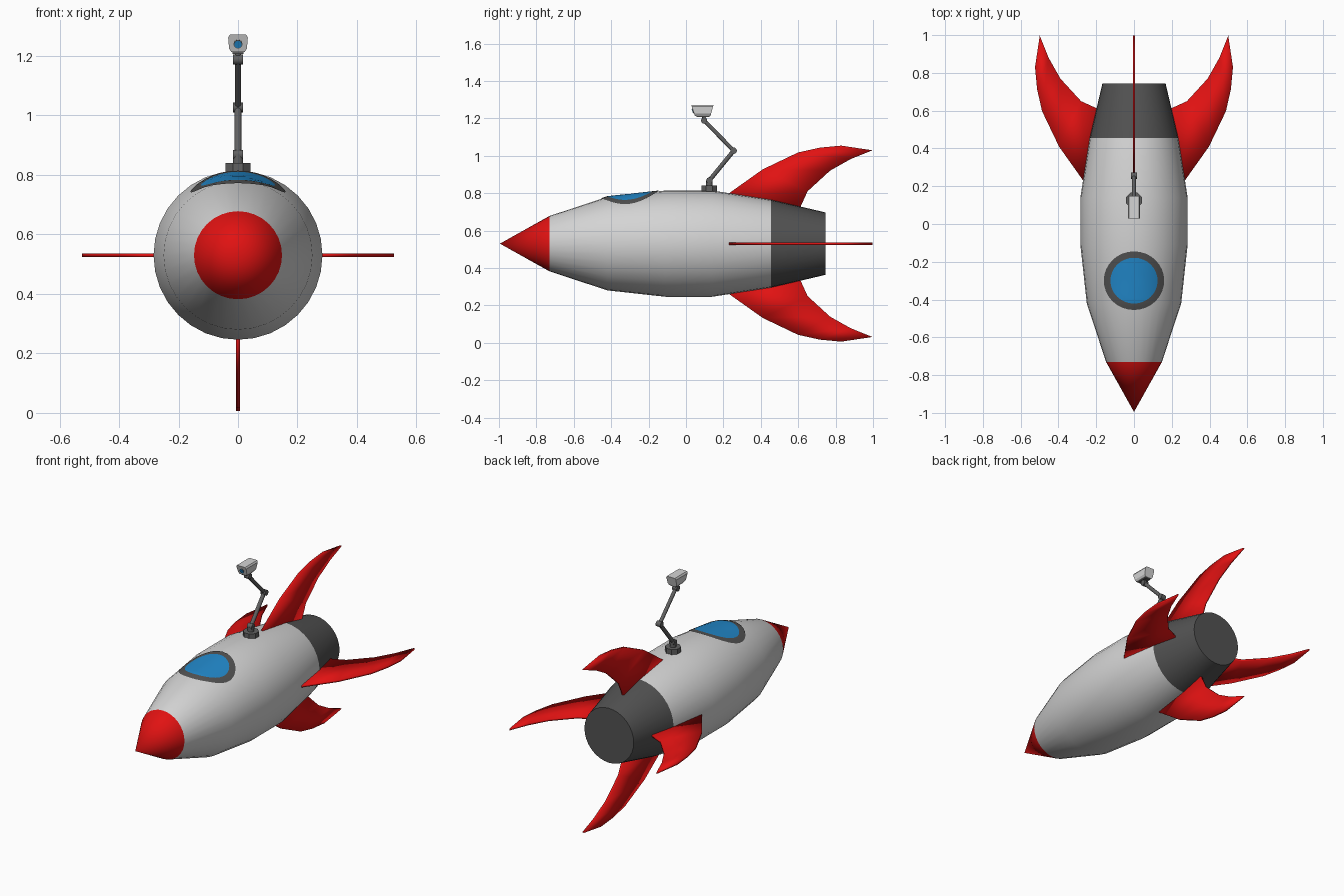
import bpy, bmesh, math
from mathutils import Vector, Matrix

if "Cube" in bpy.data.objects:
    bpy.data.objects.remove(bpy.data.objects["Cube"])

AXIS_Z = 0.53
PROFILE = [(-0.995, 0.0), (-0.73, 0.148), (-0.42, 0.25), (-0.11, 0.284),
           (0.14, 0.284), (0.455, 0.235), (0.745, 0.167)]


def material(name, rgb):
    m = bpy.data.materials.new(name)
    m.diffuse_color = (*rgb, 1)
    m.use_nodes = True
    m.node_tree.nodes["Principled BSDF"].inputs["Base Color"].default_value = m.diffuse_color
    return m


RED = material("red", (0.75, 0.006, 0.006))
WHITE = material("hull white", (0.66, 0.66, 0.66))
DARK = material("dark grey", (0.085, 0.085, 0.085))
BLUE = material("window blue", (0.016, 0.25, 0.6))
GREY = material("arm grey", (0.12, 0.12, 0.12))


def finish(name, bm, mats, angle=40):
    bmesh.ops.recalc_face_normals(bm, faces=bm.faces)
    me = bpy.data.meshes.new(name)
    bm.to_mesh(me)
    bm.free()
    ob = bpy.data.objects.new(name, me)
    bpy.context.collection.objects.link(ob)
    for m in mats:
        me.materials.append(m)
    bpy.ops.object.select_all(action='DESELECT')
    ob.select_set(True)
    bpy.context.view_layer.objects.active = ob
    if angle >= 180:
        bpy.ops.object.shade_smooth()
    elif angle > 0:
        bpy.ops.object.shade_smooth_by_angle(angle=math.radians(angle))
    return ob


def rod(name, a, b, r, mat, sides=12, angle=40):
    a, b = Vector(a), Vector(b)
    bm = bmesh.new()
    rot = (b - a).to_track_quat('Z', 'Y').to_matrix().to_4x4()
    spin = Matrix.Rotation(math.pi / sides, 4, 'Z')
    bmesh.ops.create_cone(bm, cap_ends=True, segments=sides, radius1=r, radius2=r,
                          depth=(b - a).length,
                          matrix=Matrix.Translation((a + b) / 2) @ rot @ spin)
    return finish(name, bm, [mat], angle)


def hull_radius(y):
    for (y0, r0), (y1, r1) in zip(PROFILE, PROFILE[1:]):
        if y <= y1:
            return r0 + (r1 - r0) * (y - y0) / (y1 - y0)


# hull: lathed profile, coloured by position along the axis
bm = bmesh.new()
N = 32
tip = bm.verts.new((0, PROFILE[0][0], AXIS_Z))
rings = [[bm.verts.new((r * math.cos(2 * math.pi * i / N), y,
                        AXIS_Z + r * math.sin(2 * math.pi * i / N))) for i in range(N)]
         for y, r in PROFILE[1:]]
for i in range(N):
    j = (i + 1) % N
    bm.faces.new((tip, rings[0][i], rings[0][j]))
    for p, q in zip(rings, rings[1:]):
        bm.faces.new((p[i], p[j], q[j], q[i]))
bm.faces.new(rings[-1])
for f in bm.faces:
    y = f.calc_center_median().y
    f.material_index = 0 if y < -0.73 else (2 if y > 0.455 else 1)
finish("hull", bm, [RED, WHITE, DARK])

# cockpit window and its frame, draped just above the hull
bm = bmesh.new()
M = 32


def drape(rad, i):
    a = 2 * math.pi * i / M
    x, y = rad * math.cos(a), -0.3 + rad * 0.97 * math.sin(a)
    return bm.verts.new((x, y, AXIS_Z + 0.004 + math.sqrt(hull_radius(y) ** 2 - x * x)))


loops = [[drape(r, i) for i in range(M)] for r in (0.03, 0.06, 0.095, 0.125, 0.145, 0.16)]
bm.faces.new(loops[0])
for k, (p, q) in enumerate(zip(loops, loops[1:])):
    for i in range(M):
        j = (i + 1) % M
        bm.faces.new((p[i], q[i], q[j], p[j])).material_index = int(k >= 3)
window = finish("cockpit_window", bm, [BLUE, DARK], 60)
if window.data.polygons[0].normal.z < 0:
    window.data.flip_normals()

# four swept fins: strips between leading and trailing edge points (y, radius)
LEAD = [(0.21, 0.255), (0.41, 0.397), (0.598, 0.487), (0.714, 0.513), (0.83, 0.524)]
TRAIL = [(0.60, 0.17), (0.65, 0.28), (0.77, 0.39), (0.88, 0.452), (0.997, 0.499)]
HALF = 0.006
for name, deg in (("top", 0), ("right", 90), ("bottom", 180), ("left", 270)):
    bm = bmesh.new()
    L, T = ([[bm.verts.new((s * HALF, y, r)) for y, r in edge] for s in (-1, 1)]
            for edge in (LEAD, TRAIL))
    for k in range(4):
        for s in (0, 1):
            bm.faces.new((L[s][k], L[s][k + 1], T[s][k + 1], T[s][k]))
        for e in (L, T):
            bm.faces.new((e[0][k], e[0][k + 1], e[1][k + 1], e[1][k]))
    for k in (0, 4):
        bm.faces.new((L[0][k], T[0][k], T[1][k], L[1][k]))
    bm.transform(Matrix.Translation((0, 0, AXIS_Z)) @ Matrix.Rotation(math.radians(deg), 4, 'Y'))
    finish(name + "_fin", bm, [RED], 180)

# camera arm: collar, post, two links and round joints
BASE, ELBOW, WRIST = (0, 0.125, 0.868), (0, 0.255, 1.027), (0, 0.097, 1.188)
rod("arm_collar", (0, 0.125, 0.79), (0, 0.125, 0.84), 0.045, GREY, 8, 0)
rod("arm_post", (0, 0.125, 0.83), BASE, 0.018, GREY)
rod("lower_arm", BASE, ELBOW, 0.012, GREY)
rod("upper_arm", ELBOW, WRIST, 0.011, GREY)
for name, p in (("base_joint", BASE), ("elbow_joint", ELBOW), ("wrist_joint", WRIST)):
    rod(name, (-0.016, p[1], p[2]), (0.016, p[1], p[2]), 0.017, GREY)
rod("camera_neck", WRIST, (0, 0.095, 1.22), 0.010, GREY)

# camera housing: chamfered section, overhanging at the top front and back
SECTION = [(-0.022, 1.213), (0.022, 1.213), (0.030, 1.225), (0.033, 1.262),
           (0.027, 1.272), (-0.027, 1.272), (-0.033, 1.262), (-0.030, 1.225)]


def front_y(z):
    return 0.028 + (1.272 - z) * 0.33


bm = bmesh.new()
front = [bm.verts.new((x, front_y(z), z)) for x, z in SECTION]
back = [bm.verts.new((x, 0.147 - (1.272 - z) * 0.27, z)) for x, z in SECTION]
bm.faces.new(front)
bm.faces.new(back)
for i in range(8):
    j = (i + 1) % 8
    bm.faces.new((front[i], front[j], back[j], back[i]))
finish("camera_housing", bm, [WHITE], 0)

# camera mounting plate and lens
bm = bmesh.new()
bmesh.ops.create_cube(bm, size=1, matrix=Matrix.Translation((0, 0.09, 1.211))
                      @ Matrix.Diagonal((0.036, 0.07, 0.008, 1)))
finish("camera_plate", bm, [GREY], 0)
lens = Vector((0, front_y(1.24), 1.24))
out = Vector((0, -1, -0.33)).normalized()
rod("lens_ring", lens - out * 0.002, lens + out * 0.003, 0.015, GREY, 16)
rod("lens", lens - out * 0.002, lens + out * 0.005, 0.0125, BLUE, 16)
